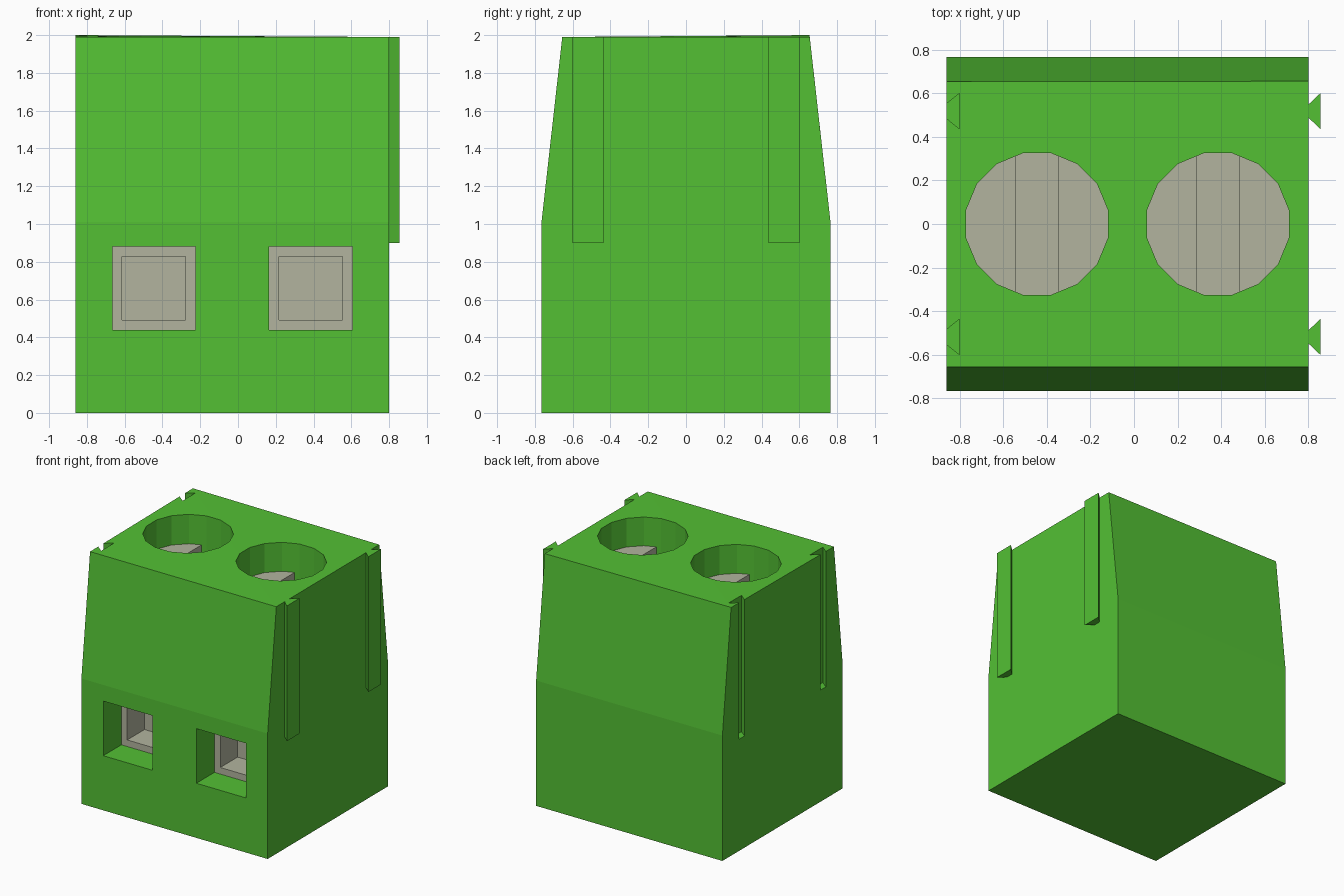
import bpy, bmesh, math
from mathutils import Vector

if "Cube" in bpy.data.objects:
    bpy.data.objects.remove(bpy.data.objects["Cube"])


def material(name, rgb):
    m = bpy.data.materials.new(name)
    m.diffuse_color = (*rgb, 1)
    m.use_nodes = True
    m.node_tree.nodes["Principled BSDF"].inputs["Base Color"].default_value = m.diffuse_color
    return m


GREEN = material("green plastic", (0.087, 0.527, 0.034))
GREY = material("warm grey metal", (0.445, 0.456, 0.342))


def prism(name, base, offset, mat):
    """Sweep a closed polygon of 3D points along an offset vector."""
    bm = bmesh.new()
    face = bm.faces.new([bm.verts.new(p) for p in base])
    ext = bmesh.ops.extrude_face_region(bm, geom=[face], use_keep_orig=True)
    top = [g for g in ext["geom"] if isinstance(g, bmesh.types.BMVert)]
    bmesh.ops.translate(bm, verts=top, vec=Vector(offset))
    bmesh.ops.recalc_face_normals(bm, faces=bm.faces)
    me = bpy.data.meshes.new(name)
    bm.to_mesh(me)
    bm.free()
    me.materials.append(mat)
    ob = bpy.data.objects.new(name, me)
    bpy.context.collection.objects.link(ob)
    return ob


def box(name, x0, x1, y0, y1, z0, z1, mat):
    base = [(x0, y0, z0), (x1, y0, z0), (x1, y1, z0), (x0, y1, z0)]
    return prism(name, base, (0, 0, z1 - z0), mat)


def cylinder(name, cx, z0, z1, mat):
    r = 0.325 / math.cos(math.pi / 16)
    angles = [(i + 0.5) * math.tau / 16 for i in range(16)]
    base = [(cx + r * math.cos(a), r * math.sin(a), z0) for a in angles]
    return prism(name, base, (0, 0, z1 - z0), mat)


def dovetail(name, x_narrow, x_wide, cy, z1, mat):
    base = [(x_narrow, cy - 0.03, 0.9), (x_wide, cy - 0.082, 0.9),
            (x_wide, cy + 0.082, 0.9), (x_narrow, cy + 0.03, 0.9)]
    return prism(name, base, (0, 0, z1 - 0.9), mat)


def cut(target, cutter):
    mod = target.modifiers.new("cut", "BOOLEAN")
    mod.operation = "DIFFERENCE"
    mod.solver = "EXACT"
    mod.object = cutter
    bpy.context.view_layer.objects.active = target
    bpy.ops.object.modifier_apply(modifier=mod.name)
    bpy.data.objects.remove(cutter)


# Housing: straight lower half, tapered upper half
profile = [(-0.765, 0), (0.765, 0), (0.765, 1.01), (0.655, 1.99),
           (-0.655, 1.99), (-0.765, 1.01)]
housing = prism("housing", [(-0.86, y, z) for y, z in profile],
                (1.66, 0, 0), GREEN)

# Slightly raised rear left corner of the top, folded on the diagonal
bm = bmesh.new()
bm.from_mesh(housing.data)
tops = [v for v in bm.verts if v.co.z > 1.9]
high = next(v for v in tops if v.co.x < 0 and v.co.y > 0)
low = next(v for v in tops if v.co.x > 0 and v.co.y < 0)
bmesh.ops.connect_verts(bm, verts=[high, low])
high.co += Vector((0, -0.001, 0.01))
bm.to_mesh(housing.data)
bm.free()

# Dovetail grooves on the left, matching rails on the right
for cy, end in ((-0.518, "front"), (0.518, "back")):
    cut(housing, dovetail("groove", -0.864, -0.80, cy, 2.2, GREEN))
    dovetail(end + "_rail", 0.80, 0.855, cy, 1.99, GREEN)

for cx, side in ((-0.445, "left"), (0.385, "right")):
    # Screw shaft and slotted screw head
    cut(housing, cylinder("shaft", cx, 1.64, 2.2, GREEN))
    screw = cylinder(side + "_screw", cx, 1.64, 1.76, GREY)
    cut(screw, box("slot", cx - 0.098, cx + 0.098, -0.5, 0.5,
                   1.66, 1.9, GREY))

    # Wire entry pocket and the hollow metal clamp at its back
    cut(housing, box("pocket", cx - 0.22, cx + 0.22, -0.9, -0.30,
                     0.44, 0.88, GREEN))
    clamp = box(side + "_clamp", cx - 0.22, cx + 0.22, -0.535, -0.30,
                0.44, 0.88, GREY)
    cut(clamp, box("opening", cx - 0.168, cx + 0.168, -0.8, -0.315,
                   0.493, 0.827, GREY))
